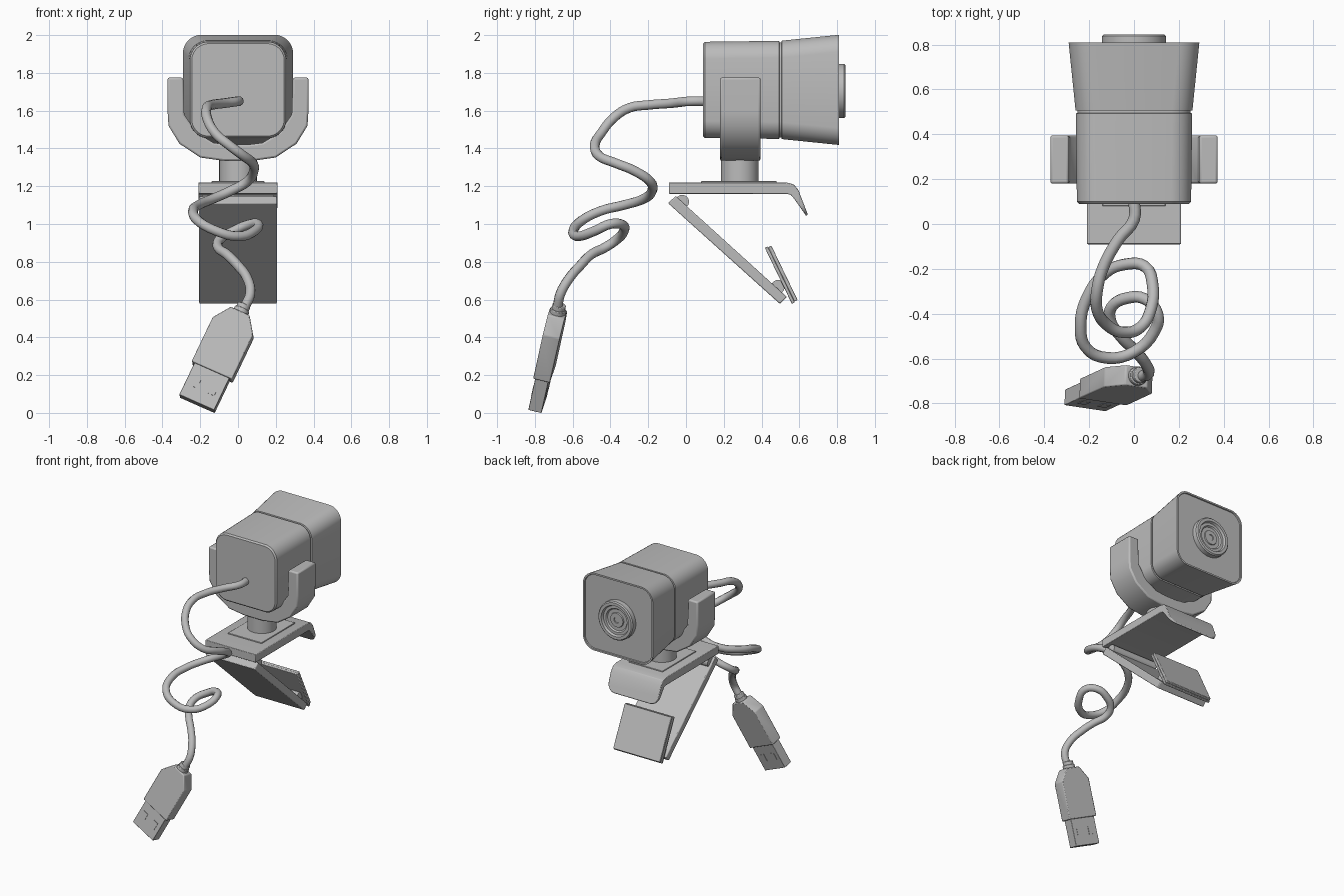
import bpy, bmesh, math
from mathutils import Matrix, Vector

cube = bpy.data.objects.get("Cube")
if cube:
    bpy.data.objects.remove(cube, do_unlink=True)

GREY = (0.5, 0.5, 0.5, 1)
mat = bpy.data.materials.new("plain grey")
mat.use_nodes = True
mat.diffuse_color = GREY
mat.node_tree.nodes["Principled BSDF"].inputs["Base Color"].default_value = GREY


def frame(origin, x, y):
    """Local axes x, y and their cross product, placed at origin."""
    x = Vector(x).normalized()
    y = Vector(y)
    y = (y - x * y.dot(x)).normalized()
    m = Matrix((x, y, x.cross(y))).transposed().to_4x4()
    m.translation = origin
    return m


SIDE = frame((0, 0, 0), (0, 1, 0), (0, 0, 1))    # profile in y, z
FRONT = frame((0, 0, 0), (1, 0, 0), (0, 0, 1))   # profile in x, z


def finish(name, bm, bevel=0):
    bmesh.ops.recalc_face_normals(bm, faces=bm.faces)
    mesh = bpy.data.meshes.new(name)
    bm.to_mesh(mesh)
    bm.free()
    mesh.materials.append(mat)
    ob = bpy.data.objects.new(name, mesh)
    bpy.context.collection.objects.link(ob)
    bpy.ops.object.select_all(action='DESELECT')
    ob.select_set(True)
    bpy.context.view_layer.objects.active = ob
    bpy.ops.object.shade_smooth_by_angle(angle=math.radians(35))
    if bevel:
        mod = ob.modifiers.new("soft edges", 'BEVEL')
        mod.width = bevel
        mod.segments = 2
        mod.limit_method = 'ANGLE'
    return ob


def loft(name, rings, bevel=0, tip=None):
    """Skin closed rings of points and cap both ends."""
    bm = bmesh.new()
    loops = [[bm.verts.new(p) for p in ring] for ring in rings]
    for a, b in zip(loops, loops[1:]):
        for i in range(len(a)):
            j = (i + 1) % len(a)
            bm.faces.new((a[i], a[j], b[j], b[i]))
    bm.faces.new(loops[0])
    bm.faces.new(loops[-1])
    if tip:   # round off the corners between two profile points
        bm.edges.ensure_lookup_table()
        edges = [bm.edges.get((l[tip[0]], l[tip[1]])) for l in loops]
        bmesh.ops.bevel(bm, geom=edges, offset=0.06, segments=4,
                        profile=0.5, affect='EDGES')
    return finish(name, bm, bevel)


def prism(name, pts, lo, hi, m, bevel=0.005, tip=None):
    return loft(name, [[m @ Vector((a, b, c)) for a, b in pts]
                       for c in (lo, hi)], bevel, tip)


def rect(x0, x1, y0, y1):
    return [(x0, y0), (x1, y0), (x1, y1), (x0, y1)]


def round_ring(y, half, r, z, seg=8):
    """Rounded square across y; a circle when r equals half."""
    pts = []
    for q in range(4):
        corner = math.radians(45 + 90 * q)
        cx = math.copysign(half - r, math.cos(corner))
        cz = math.copysign(half - r, math.sin(corner))
        for i in range(seg):
            a = math.pi / 2 * (q + (i + 0.5) / seg)
            pts.append(Vector((cx + r * math.cos(a), y, z + cz + r * math.sin(a))))
    return pts


def cylinder(name, p, q, r, seg=24, bevel=0):
    p, q = Vector(p), Vector(q)
    bm = bmesh.new()
    rot = (q - p).to_track_quat('Z', 'Y').to_matrix().to_4x4()
    bmesh.ops.create_cone(bm, cap_ends=True, segments=seg, radius1=r, radius2=r,
                          depth=(q - p).length,
                          matrix=Matrix.Translation((p + q) / 2) @ rot)
    return finish(name, bm, bevel)


# Camera housing with groove and flared hood
housing = [(0.09, 0.245, 0.09), (0.1, 0.255, 0.1), (0.493, 0.26, 0.1),
           (0.495, 0.252, 0.095), (0.505, 0.252, 0.095), (0.507, 0.261, 0.1),
           (0.81, 0.292, 0.1), (0.81, 0.28, 0.09), (0.802, 0.278, 0.09)]
loft("camera_housing", [round_ring(y, h, r, 1.71) for y, h, r in housing])

# Stepped lens
lens = [(0.795, 0.144), (0.837, 0.144), (0.845, 0.136), (0.845, 0.115),
        (0.828, 0.108), (0.828, 0.088), (0.818, 0.08), (0.818, 0.055),
        (0.826, 0.052), (0.826, 0.022), (0.82, 0.02)]
loft("lens", [round_ring(y, r, r, 1.705) for y, r in lens])

# U-shaped bracket
outer = [(0.373, 1.775), (0.373, 1.6), (0.368, 1.52), (0.31, 1.425),
         (0.2, 1.352), (0.08, 1.335)]
inner = [(0.05, 1.42), (0.13, 1.43), (0.22, 1.485), (0.285, 1.58), (0.29, 1.775)]
half = outer + inner
left_half = [(-x, z) for x, z in reversed(outer)]
left_inner = [(-x, z) for x, z in reversed(inner)]
prism("bracket", outer + left_half + left_inner + inner, -0.395, -0.18, FRONT, 0.01)
cylinder("swivel_post", (0, 0.285, 1.2), (0, 0.285, 1.35), 0.1, 32)

# Clip top plate with a bent lip
plate = [(-0.09, 1.16), (-0.09, 1.22), (0.53, 1.22), (0.57, 1.21), (0.595, 1.18),
         (0.645, 1.05), (0.637, 1.042), (0.575, 1.13), (0.555, 1.155), (0.53, 1.16)]
prism("clip_plate", plate, -0.21, 0.21, SIDE, 0.004, tip=(5, 6))
prism("plate_pad", rect(0.08, 0.48, 1.215, 1.227), -0.14, 0.14, SIDE, 0.003)

# Hinged leg and foot
leg = [(-0.095, 1.11), (-0.055, 1.148), (0.534, 0.614), (0.497, 0.577)]
prism("clip_leg", leg, -0.206, 0.206, SIDE, 0.006)
foot = frame((0.0, 0.577, 0.585), (0, -0.435, 0.9), (0, 0.9, 0.435))
prism("foot_back", rect(0, 0.33, -0.018, -0.001), -0.2, 0.2, foot, 0.004)
prism("foot_pad", rect(0.005, 0.325, -0.001, 0.018), -0.195, 0.195, foot, 0.004)
for name, y, z, w in (("upper_hinge", -0.02, 1.118, 0.19),
                      ("lower_hinge", 0.487, 0.668, 0.17)):
    cylinder(name, (-w, y, z), (w, y, z), 0.036)

# Coiled cable
path = [(0, 0.11, 1.65), (0, 0.02, 1.65), (-0.07, -0.07, 1.64), (-0.14, -0.2, 1.63),
        (-0.165, -0.3, 1.615), (-0.165, -0.38, 1.565), (-0.12, -0.45, 1.48),
        (-0.05, -0.483, 1.42), (0.03, -0.46, 1.36), (0.075, -0.38, 1.325),
        (0.083, -0.27, 1.28), (0.05, -0.19, 1.225), (-0.04, -0.18, 1.175),
        (-0.13, -0.22, 1.135), (-0.21, -0.33, 1.1), (-0.238, -0.45, 1.07),
        (-0.215, -0.55, 1.02), (-0.12, -0.597, 0.965), (0, -0.57, 0.935),
        (0.09, -0.48, 0.965), (0.105, -0.4, 1.0), (0.05, -0.335, 0.995),
        (-0.03, -0.33, 0.96), (-0.1, -0.37, 0.915), (-0.105, -0.43, 0.875),
        (-0.06, -0.5, 0.84), (0, -0.56, 0.78), (0.05, -0.62, 0.71),
        (0.065, -0.665, 0.63), (0.035, -0.68, 0.56)]
curve = bpy.data.curves.new("cable", 'CURVE')
curve.dimensions = '3D'
curve.bevel_depth = 0.026
curve.bevel_resolution = 3
curve.resolution_u = 4
curve.use_fill_caps = True
curve.materials.append(mat)
spline = curve.splines.new('BEZIER')
spline.bezier_points.add(len(path) - 1)
for point, co in zip(spline.bezier_points, path):
    point.co = co
    point.handle_left_type = point.handle_right_type = 'AUTO'
bpy.context.collection.objects.link(bpy.data.objects.new("cable", curve))

# Plug: local x runs to the tip, y across the width
top = Vector((0.013, -0.68, 0.53))
along = Vector((-0.147, -0.068, -0.308)).normalized()
plug = frame(top, along, (0.87, -0.15, -0.47))
shell = [(0, -0.055), (0.09, -0.118), (0.355, -0.118),
         (0.355, 0.118), (0.09, 0.118), (0, 0.055)]
prism("plug_grip", shell, -0.046, 0.046, plug, 0.006)
prism("plug_tip", rect(0.34, 0.545, -0.102, 0.102), -0.036, 0.036, plug, 0.003)
for side in (-1, 1):
    for v in (-0.05, 0.05):
        c = 0.0365 * side
        prism("plug_slot", rect(0.42, 0.475, v - 0.02, v + 0.02),
              c - 0.002, c + 0.002, plug, 0)
for i, r in enumerate((0.042, 0.036)):
    cylinder("strain_relief", top - along * (0.025 * i - 0.005),
             top - along * (0.025 * i + 0.023), r, 20, 0.004)
